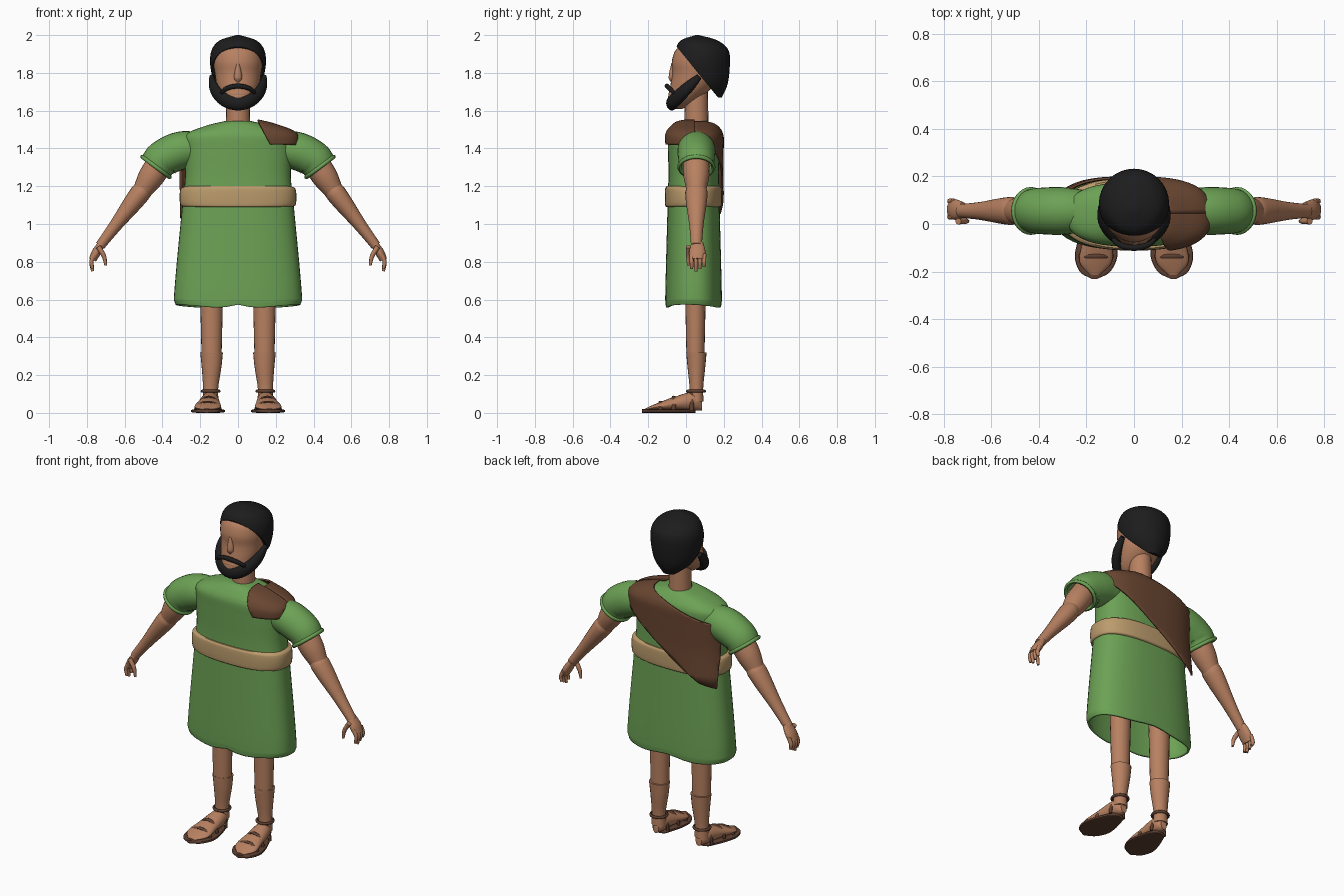
import bpy, bmesh, math
from mathutils import Vector

cube = bpy.data.objects.get("Cube")
if cube:
    bpy.data.objects.remove(cube, do_unlink=True)

X, Y, Z = Vector((1, 0, 0)), Vector((0, 1, 0)), Vector((0, 0, 1))


def material(name, *rgb):
    mat = bpy.data.materials.new(name)
    mat.use_nodes = True
    mat.diffuse_color = (*rgb, 1)
    mat.node_tree.nodes["Principled BSDF"].inputs["Base Color"].default_value = (*rgb, 1)
    return mat


GREEN = material("green cloth", 0.15, 0.36, 0.09)
SKIN = material("skin", 0.48, 0.22, 0.12)
BROWN = material("brown cloak", 0.14, 0.06, 0.03)
BLACK = material("black hair", 0.012, 0.012, 0.012)
TAN = material("tan belt", 0.5, 0.33, 0.15)
LEATHER = material("sandal leather", 0.11, 0.05, 0.03)


def smooth_rows(rows, steps):
    """Pass a smooth curve through the rows, spaced by their distance."""
    rows = [Vector(row) for row in rows]
    last = len(rows) - 1
    slopes = []
    for i in range(last + 1):
        before, here, after = rows[max(i - 1, 0)], rows[i], rows[min(i + 1, last)]
        slopes.append((after - before) / ((after - here).length + (here - before).length))
    result = []
    for i in range(last):
        start, end = rows[i], rows[i + 1]
        span = (end - start).length
        for step in range(steps):
            t = step / steps
            result.append(start + (end - start) * (t * t * (3 - 2 * t))
                          + slopes[i] * (span * t * (1 - t) ** 2)
                          - slopes[i + 1] * (span * t * t * (1 - t)))
    return result + [rows[last]]


def finish(obj, mat):
    obj.data.materials.append(mat)
    for face in obj.data.polygons:
        face.use_smooth = True
    obj.data.set_sharp_from_angle(angle=math.radians(45))


def sweep(name, mat, rows, ref=Y, axis=None, power=2, sides=20, mirror=1, steps=5,
          open_start=False, cuts=(), fill=False, thick=0, offset=-1):
    """Loft oval rings through rows of x, y, z, radius across, radius along ref."""
    rows = smooth_rows(rows, steps)
    points = [row.to_3d() if len(row) == 3 else Vector(row[:3]) for row in rows]
    bm = bmesh.new()
    rings = []
    for i, row in enumerate(rows):
        ahead, behind = points[min(i + 1, len(points) - 1)], points[max(i - 1, 0)]
        tangent = axis or (ahead - behind).normalized()
        along = (ref - tangent * ref.dot(tangent)).normalized()
        across = along.cross(tangent)
        ring = []
        for k in range(sides):
            angle = math.tau * k / sides
            c, s = math.cos(angle), math.sin(angle)
            u = math.copysign(abs(c) ** (2 / power), c) * row[3]
            v = math.copysign(abs(s) ** (2 / power), s) * row[4]
            co = points[i] + across * u + along * v
            co.x *= mirror
            ring.append(bm.verts.new(co))
        rings.append(ring)
    for low, high in zip(rings, rings[1:]):
        for k in range(sides):
            n = (k + 1) % sides
            bm.faces.new((low[k], low[n], high[n], high[k]))
    bm.faces.new(rings[-1])
    if not open_start:
        bm.faces.new(rings[0])
    bmesh.ops.recalc_face_normals(bm, faces=bm.faces)
    for point, normal in cuts:  # keep the side each normal points to
        bmesh.ops.bisect_plane(bm, geom=bm.verts[:] + bm.edges[:] + bm.faces[:],
                               plane_co=point, plane_no=normal, clear_inner=True)
    if fill:
        bmesh.ops.holes_fill(bm, edges=[e for e in bm.edges if e.is_boundary])
    mesh = bpy.data.meshes.new(name)
    bm.to_mesh(mesh)
    bm.free()
    obj = bpy.data.objects.new(name, mesh)
    bpy.context.collection.objects.link(obj)
    if thick:
        shell = obj.modifiers.new("thickness", "SOLIDIFY")
        shell.thickness, shell.offset = thick, offset
    finish(obj, mat)
    return obj


def torus(name, mat, location, major, minor, tilt=0):
    bpy.ops.mesh.primitive_torus_add(major_radius=major, minor_radius=minor, location=location,
                                     rotation=(0, tilt, 0), major_segments=28, minor_segments=8)
    bpy.context.object.name = name
    finish(bpy.context.object, mat)


def body(profile, grow_x=0.0, grow_y=0.0):
    """Torso rows from height and half width; the depth follows the width."""
    return [(0, 0.04, z, w + grow_x, 0.055 + 0.28 * w + grow_y) for z, w in profile]


def round_rows(profile):
    """Head rows from height, radius and how far back the ring sits."""
    return [(0, y, z, r, r) for z, r, y in profile]


def limb(name, mat, y, rows, flat=1.0, **options):
    """Sweep along x, z, radius at a fixed depth y."""
    return sweep(name, mat, [(x, y, z, r, r * flat) for x, z, r in rows], **options)


def arch(name, mat, x, half, y, z, radius, flat=1.0, **options):
    """Sweep a half oval from side to side; y, z, radius are (end, change at middle)."""
    rows = []
    for i in range(9):
        angle = math.pi * i / 8
        rise = math.sin(angle)
        r = radius[0] + radius[1] * math.sqrt(abs(rise))
        rows.append((x + half * math.cos(angle), y[0] + y[1] * rise, z[0] + z[1] * rise,
                     r, r * flat))
    sweep(name, mat, rows, steps=3, **options)


def outline(corners):
    """Cutting planes for a convex front outline, counterclockwise in x and z."""
    return [(Vector((a[0], 0, a[1])), Vector((a[1] - b[1], 0, b[0] - a[0])))
            for a, b in zip(corners, corners[1:] + corners[:1])]


# Tunic with a softly waving hem
TUNIC = [(0.565, 0.33), (0.6, 0.34), (1.1, 0.295), (1.25, 0.28), (1.4, 0.285),
         (1.47, 0.28), (1.52, 0.17), (1.545, 0.07)]
tunic = sweep("tunic", GREEN, body(TUNIC), axis=Z, power=2.5, sides=48,
              open_start=True, thick=0.012)
for vert in tunic.data.vertices:
    low = max(0, 0.7 - vert.co.z)
    vert.co.z -= 0.06 * low * math.cos(4 * math.atan2(vert.co.y, vert.co.x) + math.pi)

# Belt
sweep("belt", TAN, body([(1.09, 0.28), (1.1, 0.305), (1.185, 0.305), (1.2, 0.28)], 0, 0.01),
      axis=Z, power=2.5, sides=48)

# Cloak: a sheet across the back, and its end over the left shoulder
for name, facing, corners in (
        ("cloak_back", Y, [(-0.3, 1.03), (-0.2, 1.06), (0, 1.2), (0.34, 1.43),
                           (0.34, 1.59), (-0.3, 1.41)]),
        ("cloak_front", -Y, [(0.17, 1.42), (0.31, 1.42), (0.31, 1.55), (0.1, 1.55)])):
    sweep(name, BROWN, body(TUNIC, 0.03, 0.015), axis=Z, power=2.7, sides=64, thick=0.01,
          offset=1, cuts=outline(corners) + [(Y * 0.045, facing)])

# Neck and head
limb("neck", SKIN, 0.055, [(0, 1.5, 0.065), (0, 1.72, 0.06)])
sweep("head", SKIN, round_rows([
    (1.61, 0.02, -0.04), (1.65, 0.075, -0.02), (1.72, 0.11, 0.025), (1.8, 0.123, 0.05),
    (1.86, 0.13, 0.055), (1.92, 0.12, 0.065), (1.97, 0.06, 0.07)]), axis=Z, sides=32)
limb("nose", SKIN, -0.07, [(0, 1.85, 0.008), (0, 1.775, 0.022), (0, 1.75, 0.01)])
arch("lips", SKIN, 0, 0.04, (-0.07, -0.01), (1.685, 0.005), (0.004, 0.008), ref=Z)

# Hair cap, cut along the hairline
sweep("hair", BLACK, round_rows([
    (1.67, 0.05, 0.14), (1.74, 0.12, 0.1), (1.84, 0.147, 0.085), (1.92, 0.14, 0.085),
    (1.97, 0.1, 0.07), (2, 0.01, 0.06)]), axis=Z, sides=32, fill=True,
    cuts=[(Vector((0, -0.055, 1.945)), Vector((0, 0.19, 0.155)))])

# Beard and moustache
arch("beard", BLACK, 0, 0.14, (0.07, -0.145), (1.78, -0.14), (0.012, 0.018), 1.3, ref=Z)
arch("moustache", BLACK, 0, 0.09, (-0.05, -0.05), (1.68, 0.05), (0.006, 0.007), ref=Z)

for side, tag in ((1, "left"), (-1, "right")):
    # Sleeve and cuff
    limb(tag + "_sleeve", GREEN, 0.055, [(0.435, 1.3, 0.09), (0.4, 1.345, 0.097),
         (0.3, 1.39, 0.1), (0.19, 1.4, 0.085)], sides=28, mirror=side,
         open_start=True, thick=0.01)
    torus(tag + "_cuff", GREEN, (0.434 * side, 0.055, 1.302), 0.09, 0.011, 2.5 * side)

    # Arm
    limb(tag + "_upper_arm", SKIN, 0.055, [(0.4, 1.34, 0.07), (0.46, 1.25, 0.068),
         (0.51, 1.17, 0.05)], mirror=side)
    limb(tag + "_forearm", SKIN, 0.055, [(0.49, 1.2, 0.045), (0.52, 1.16, 0.054),
         (0.65, 0.99, 0.034), (0.73, 0.885, 0.026)], 1.1, mirror=side)

    # Hand
    limb(tag + "_palm", SKIN, 0.06, [(0.72, 0.9, 0.018), (0.75, 0.85, 0.024),
         (0.77, 0.81, 0.02)], 1.8, mirror=side)
    for i in range(4):
        tip = 0.75 + 0.012 * abs(i - 1)
        limb(f"{tag}_finger_{i}", SKIN, 0.03 + 0.022 * i, [(0.76, 0.84, 0.012),
             (0.776, 0.8, 0.011), (0.77, tip, 0.008)], sides=10, mirror=side)
    limb(tag + "_thumb", SKIN, 0.012, [(0.74, 0.88, 0.014), (0.71, 0.83, 0.012),
         (0.7, 0.78, 0.007)], sides=10, mirror=side)

    # Leg
    limb(tag + "_thigh", SKIN, 0.05, [(0.14, 0.8, 0.065), (0.14, 0.3, 0.053)], 0.9, mirror=side)
    limb(tag + "_shin", SKIN, 0.055, [(0.14, 0.32, 0.06), (0.14, 0.25, 0.053),
         (0.145, 0.13, 0.04), (0.145, 0.06, 0.042)], 0.9, mirror=side)

    # Foot and sole, both turned slightly outwards
    foot = [(0.085, 0.02, 0.03), (0.05, 0.042, 0.05), (-0.07, 0.06, 0.035),
            (-0.16, 0.068, 0.018), (-0.215, 0.02, 0.006)]
    sweep(tag + "_foot", SKIN, [(0.15 - 0.07 * y, y, 0.012 + h, w, h) for y, w, h in foot],
          ref=Z, axis=-Y, mirror=side)
    sole = [(0.05, 0.015), (0.035, 0.043), (-0.12, 0.09), (-0.2, 0.065), (-0.232, 0.01)]
    sweep(tag + "_sole", LEATHER, [(0.15 - 0.07 * y, y, 0.01, w, 0.01) for y, w in sole],
          ref=Z, axis=-Y, power=4, mirror=side)

    # Sandal straps
    torus(tag + "_ankle_strap", LEATHER, (0.145 * side, 0.053, 0.115), 0.045, 0.008)
    for part, y, half, rise in (("heel", 0.03, 0.047, 0.1), ("instep", -0.065, 0.06, 0.072),
                                ("toe", -0.135, 0.068, 0.045)):
        arch(f"{tag}_{part}_strap", LEATHER, 0.15 - 0.07 * y, half, (y, 0), (0.012, rise),
             (0.007, 0), 1.6, sides=8, mirror=side)
